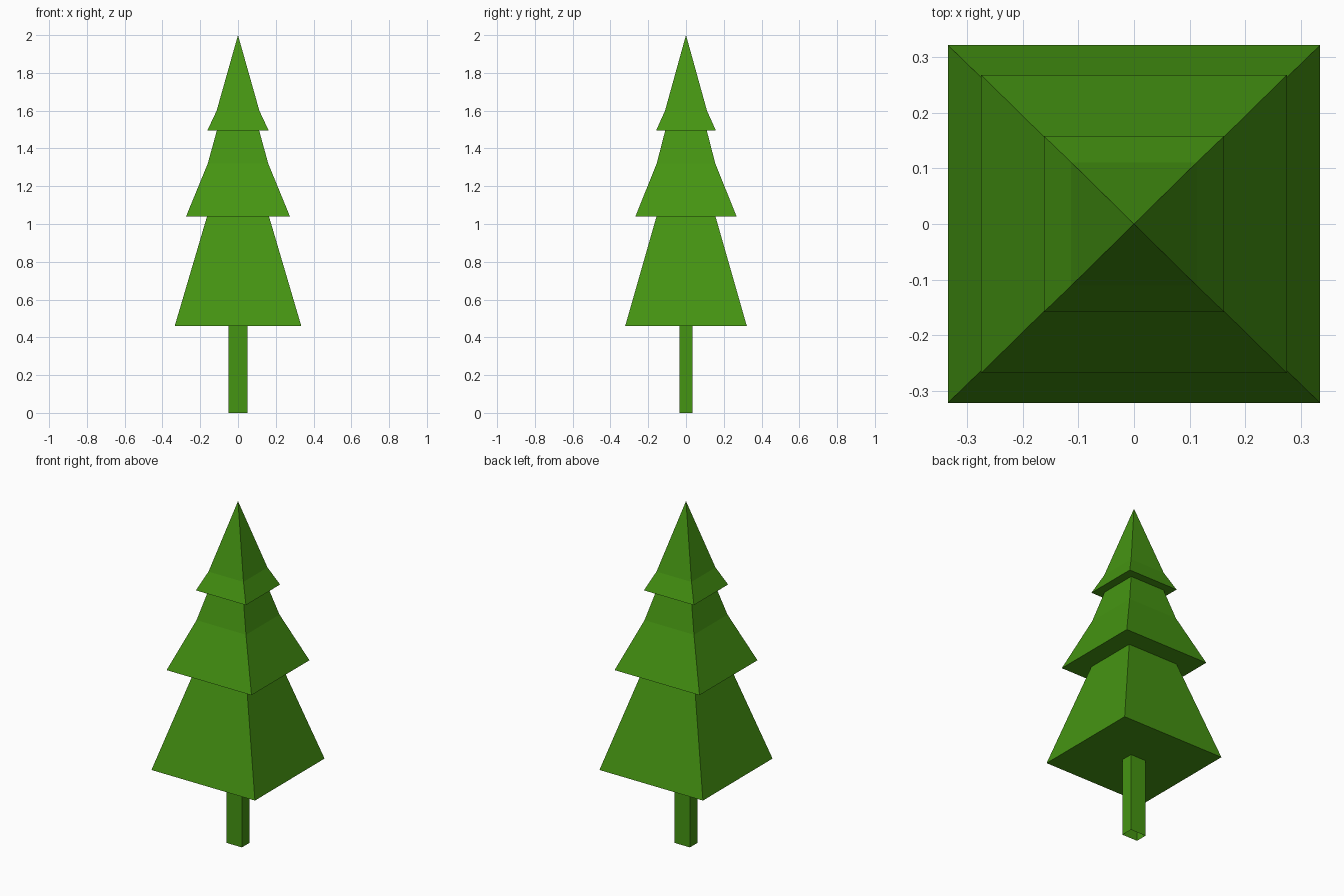
import bpy, bmesh

if "Cube" in bpy.data.objects:
    bpy.data.objects.remove(bpy.data.objects["Cube"])

green = bpy.data.materials.new("leaf_green")
green.diffuse_color = (0.06, 0.30, 0.006, 1)
green.use_nodes = True
green.node_tree.nodes["Principled BSDF"].inputs["Base Color"].default_value = green.diffuse_color


def loft(name, rings, tip=None, cap_bottom=False):
    """Skin a stack of rectangular rings (z, half width, half depth)."""
    bm = bmesh.new()
    loops = [[bm.verts.new((sx * hx, sy * hy, z))
              for sx, sy in ((-1, -1), (1, -1), (1, 1), (-1, 1))]
             for z, hx, hy in rings]
    for low, high in zip(loops, loops[1:]):
        for i in range(4):
            j = (i + 1) % 4
            bm.faces.new((low[i], low[j], high[j], high[i]))
    if tip is not None:
        apex = bm.verts.new((0, 0, tip))
        for i in range(4):
            bm.faces.new((loops[-1][i], loops[-1][(i + 1) % 4], apex))
    if cap_bottom:
        bm.faces.new(loops[0][::-1])
    mesh = bpy.data.meshes.new(name)
    bm.to_mesh(mesh)
    bm.free()
    mesh.materials.append(green)
    obj = bpy.data.objects.new(name, mesh)
    bpy.context.collection.objects.link(obj)
    return obj


# Trunk, open at the ground
loft("trunk", [(0, 0.05, 0.035), (0.46, 0.05, 0.035)])

# Three stepped tiers of foliage with flat undersides
loft("foliage", [
    (0.46, 0.335, 0.322), (1.04, 0.164, 0.156),
    (1.04, 0.275, 0.268), (1.32, 0.16, 0.155), (1.495, 0.112, 0.11),
    (1.495, 0.162, 0.158), (1.60, 0.113, 0.111),
], tip=2.0, cap_bottom=True)
